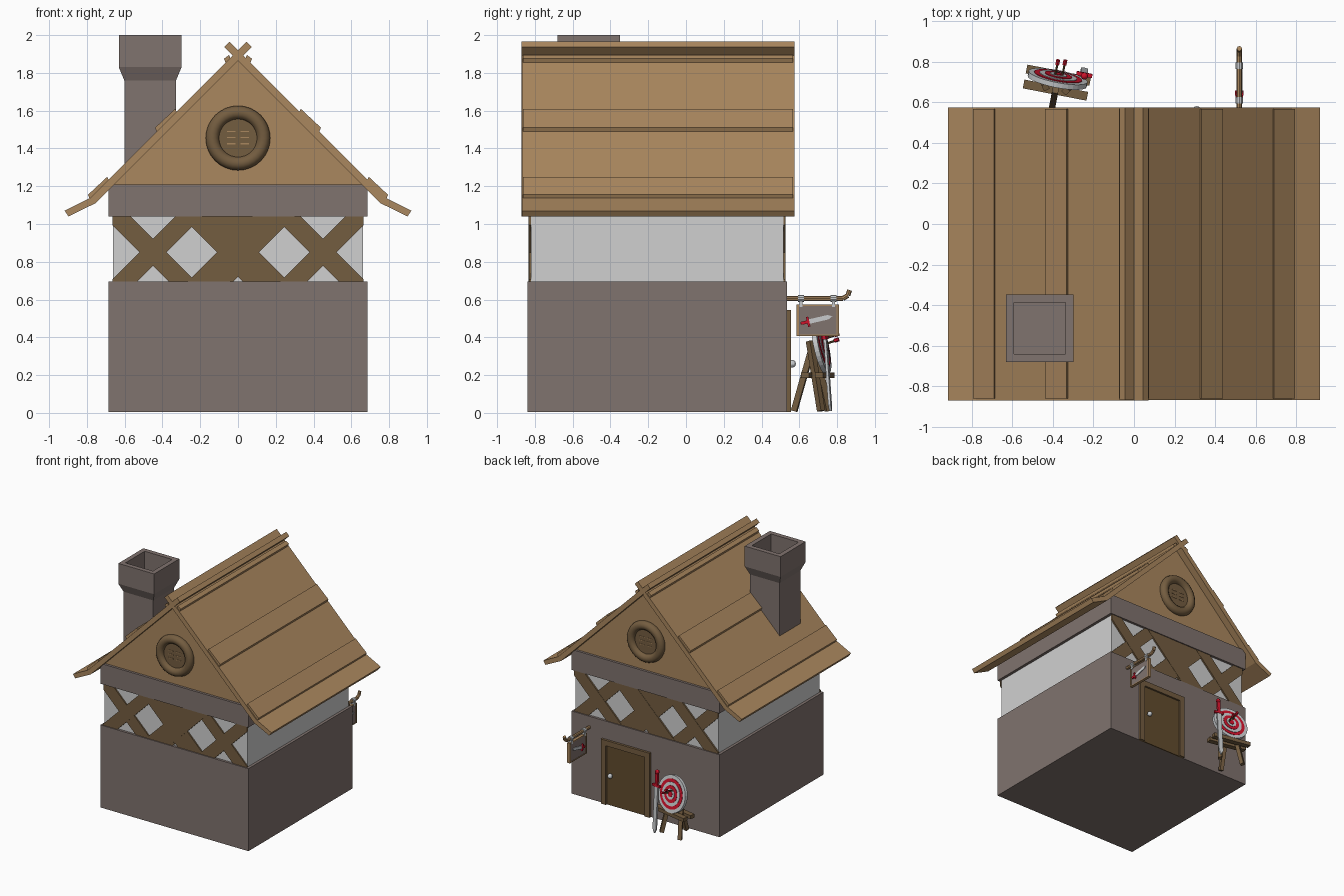
import bpy, bmesh
from math import radians, pi
from mathutils import Matrix, Vector

cube = bpy.data.objects.get("Cube")
if cube:
    bpy.data.objects.remove(cube)


def material(name, *rgb):
    col = [(c / 255 / 12.92 if c < 11 else ((c / 255 + 0.055) / 1.055) ** 2.4) for c in rgb] + [1]
    m = bpy.data.materials.new(name)
    m.use_nodes = True
    m.diffuse_color = col
    m.node_tree.nodes["Principled BSDF"].inputs["Base Color"].default_value = col
    return m


TAN = material("tan wood", 170, 135, 94)
STONE = material("grey brown stone", 128, 115, 110)
PLASTER = material("white plaster", 208, 208, 208)
TIMBER = material("brown timber", 116, 93, 64)
DARK = material("dark wood", 98, 76, 46)
SILVER = material("silver metal", 200, 203, 205)
RED = material("red paint", 205, 18, 42)
I = Matrix.Identity(4)


def finish(name, mat, bm, M=I):
    bmesh.ops.transform(bm, matrix=M, verts=bm.verts)
    bmesh.ops.recalc_face_normals(bm, faces=bm.faces)
    me = bpy.data.meshes.new(name)
    bm.to_mesh(me)
    bm.free()
    me.materials.append(mat)
    ob = bpy.data.objects.new(name, me)
    bpy.context.collection.objects.link(ob)
    return ob


def box(name, mat, lo, hi, M=I):
    bm = bmesh.new()
    lo, hi = Vector(lo), Vector(hi)
    S = Matrix.Translation((lo + hi) / 2) @ Matrix.Diagonal((*(hi - lo), 1))
    bmesh.ops.create_cube(bm, size=1, matrix=S)
    return finish(name, mat, bm, M)


def prism(name, mat, pts, y0, y1, M=I, clip=None):
    # extrude an x-z outline along y
    bm = bmesh.new()
    f = bm.faces.new([bm.verts.new((x, y0, z)) for x, z in pts])
    ext = bmesh.ops.extrude_face_region(bm, geom=[f])["geom"]
    bmesh.ops.translate(bm, vec=(0, y1 - y0, 0),
                        verts=[v for v in ext if isinstance(v, bmesh.types.BMVert)])
    for s in (-1, 1) if clip else ():
        cut = bmesh.ops.bisect_plane(bm, geom=bm.verts[:] + bm.edges[:] + bm.faces[:],
                                     plane_co=(s * clip, 0, 0), plane_no=(s, 0, 0), clear_outer=True)
        edges = [e for e in cut["geom_cut"] if isinstance(e, bmesh.types.BMEdge)]
        if edges:
            bmesh.ops.holes_fill(bm, edges=edges)
    return finish(name, mat, bm, M)


def rod(name, mat, a, b, r, sides=8, M=I, spin=0):
    # straight bar between two points
    a, b = Vector(a), Vector(b)
    bm = bmesh.new()
    R = (b - a).to_track_quat('Z', 'Y').to_matrix().to_4x4() @ Matrix.Rotation(spin, 4, 'Z')
    bmesh.ops.create_cone(bm, cap_ends=True, segments=sides, radius1=r, radius2=r,
                          depth=(b - a).length, matrix=Matrix.Translation((a + b) / 2) @ R)
    return finish(name, mat, bm, M)


def beam(name, mat, a, b, r, M=I):
    return rod(name, mat, a, b, r, 4, M, pi / 4)


def ball(name, mat, c, r, M=I):
    bm = bmesh.new()
    bmesh.ops.create_uvsphere(bm, u_segments=12, v_segments=8, radius=r, matrix=Matrix.Translation(c))
    return finish(name, mat, bm, M)


def sword(name, M, length, w, t):
    # tip at the origin, hilt along +z
    g = length * 0.76
    prism(name + "_blade", SILVER, [(0, 0), (w, w * 2), (w, g), (-w, g), (-w, w * 2)], -t, t, M)
    box(name + "_guard", RED, (-w * 2.2, -t * 1.4, g), (w * 2.2, t * 1.4, g + w), M)
    box(name + "_grip", RED, (-w * .7, -t * 1.2, g), (w * .7, t * 1.2, length), M)
    ball(name + "_pommel", RED, (0, 0, length), w, M)


# Walls
FRONT, BACK = -0.82, 0.515
box("stone_base", STONE, (-.685, -.84, 0.005), (.685, .535, .695))
box("plaster_wall", PLASTER, (-.662, FRONT, .69), (.662, BACK, 1.05))
box("stone_band", STONE, (-.685, -.84, 1.04), (.685, .535, 1.21))
prism("gable", TAN, [(-.665, 1.205), (.665, 1.205), (0, 1.87)], FRONT, BACK)

# Crossed timbers and round gable windows on both ends
for end, y, d in (("front", FRONT, -1), ("back", BACK, 1)):
    for cx in (-.45, -.04, .04, .45):
        for s in (-1, 1):
            h, w = .2, .071
            pts = [(cx - s * h - w, .85 - h), (cx - s * h + w, .85 - h),
                   (cx + s * h + w, .85 + h), (cx + s * h - w, .85 + h)]
            prism(end + "_cross_timber", TIMBER, pts, y, y + d * (.012 + s * .001), clip=.665)
    prism(end + "_timber_center", TIMBER, [(-.14, 1.045), (.14, 1.045), (.1, .85), (.15, .69), (.03, .69),
                                           (0, .72), (-.03, .69), (-.15, .69), (-.1, .85)], y, y + d * .011)
    rod(end + "_window_disc", TIMBER, (0, y, 1.455), (0, y + d * .015, 1.455), .115, 32)
    bpy.ops.mesh.primitive_torus_add(major_segments=32, minor_segments=10, major_radius=.135,
                                     minor_radius=.036, location=(0, y + d * .01, 1.455),
                                     rotation=(pi / 2, 0, 0))
    ring = bpy.context.object
    ring.name = end + "_window_ring"
    ring.data.materials.append(TIMBER)
    bpy.ops.object.shade_smooth()
    for sx in (-.035, .035):
        for z in (1.425, 1.457, 1.489):
            box(end + "_window_slot", TAN, (sx - .022, y, z - .003), (sx + .022, y + d * .018, z + .003))

# Roof slabs crossing at the ridge, with raised shingle strips
slab = [(-.072, 1.937), (-.045, 1.965), (.78, 1.14), (.918, 1.07), (.897, 1.04), (.755, 1.11)]
for side, s in (("left", 1), ("right", -1)):
    prism(side + "_roof", TAN, [(s * x, z) for x, z in slab], -.87 + s * .0005, .575 + s * .0005)
    for a, b in ((.035, .06), (.32, .425), (.68, .78)):
        strip = [(a, 1.9 - a), (a + .012, 1.93 - a), (b + .014, 1.935 - b), (b, 1.9 - b)]
        prism(side + "_shingle_strip", TAN, [(s * x, z) for x, z in strip], -.862, .567)

# Hollow chimney lofted from square rings
bm = bmesh.new()
rings = []
for h, z in ((.137, 1.2), (.137, 1.76), (.166, 1.83), (.166, 2), (.127, 2), (.127, 1.84)):
    rings.append([bm.verts.new((-.465 + i * h, -.515 + j * h, z))
                  for i, j in ((-1, -1), (1, -1), (1, 1), (-1, 1))])
for r, q in zip(rings, rings[1:]):
    for i in range(4):
        bm.faces.new((r[i], r[i - 3], q[i - 3], q[i]))
bm.faces.new(rings[0])
bm.faces.new(rings[-1])
finish("chimney", STONE, bm)

# Back door
box("door_panel", DARK, (-.02, .53, .005), (.37, .54, .52))
for x in (-.05, .355):
    box("door_post", TIMBER, (x, .53, .005), (x + .045, .555, .545))
box("door_lintel", TIMBER, (-.05, .53, .5), (.4, .555, .545))
rod("door_knob_stem", SILVER, (.31, .535, .26), (.31, .56, .26), .01)
ball("door_knob", SILVER, (.31, .562, .26), .02)

# Hanging sign
SX = .52
path = [(SX, .53, .605), (SX, .83, .605), (SX, .857, .622), (SX, .866, .65)]
for a, b in zip(path, path[1:]):
    rod("sign_pole", TAN, a, b, .013)
for y in (.61, .78):
    rod("sign_strap", SILVER, (SX, y - .016, .605), (SX, y + .016, .605), .019, 10)
    box("sign_hanger", SILVER, (SX - .014, y - .008, .56), (SX + .014, y + .008, .605))
box("sign_board", STONE, (SX - .009, .59, .412), (SX + .009, .805, .57))
for y in (.585, .796):
    box("sign_side", TAN, (SX - .013, y, .408), (SX + .013, y + .014, .575))
for z in (.408, .567):
    box("sign_rail", TAN, (SX - .012, .585, z), (SX + .012, .81, z + .008))
sword("sign_sword", Matrix.Translation((SX, .775, .512)) @ Matrix.Rotation(radians(103), 4, 'X')
      @ Matrix.Rotation(pi / 2, 4, 'Z'), .165, .012, .015)

# Target on a three-legged stand
G = Matrix.Translation((-.38, .70, 0)) @ Matrix.Rotation(radians(-11), 4, 'Z')
for s in (-1, 1):
    beam("stand_front_leg", TIMBER, (s * .05, -.035, .38), (s * .1, .035, 0.01), .022, G)
beam("stand_back_leg", TIMBER, (0, -.04, .32), (0, -.13, 0.01), .022, G)
for y in (-.04, .035):
    box("stand_shelf", TIMBER, (-.16, y - .022, .185), (.16, y + .022, .215), G)
T = G @ Matrix.Translation((0, .015, .355)) @ Matrix.Rotation(radians(12), 4, 'X')
for i, (r, m) in enumerate(((.148, SILVER), (.12, RED), (.094, SILVER), (.068, RED), (.042, SILVER), (.022, RED))):
    rod("target_ring", m, (0, -.012, 0), (0, .014 + i * .003, 0), r, 32, T)
for x, z in ((-.015, .03), (.02, .0)):
    rod("dart_shaft", DARK, (x, 0, z), (x, .1, z + .012), .006, 6, T)
    rod("dart_tail", RED, (x, .08, z + .01), (x, .105, z + .013), .011, 6, T)

# Leaning sword
sword("leaning_sword", Matrix.Translation((-.245, .765, 0.01)) @ Matrix.Rotation(radians(4), 4, 'X')
      @ Matrix.Rotation(radians(-11), 4, 'Z'), .5, .018, .007)
